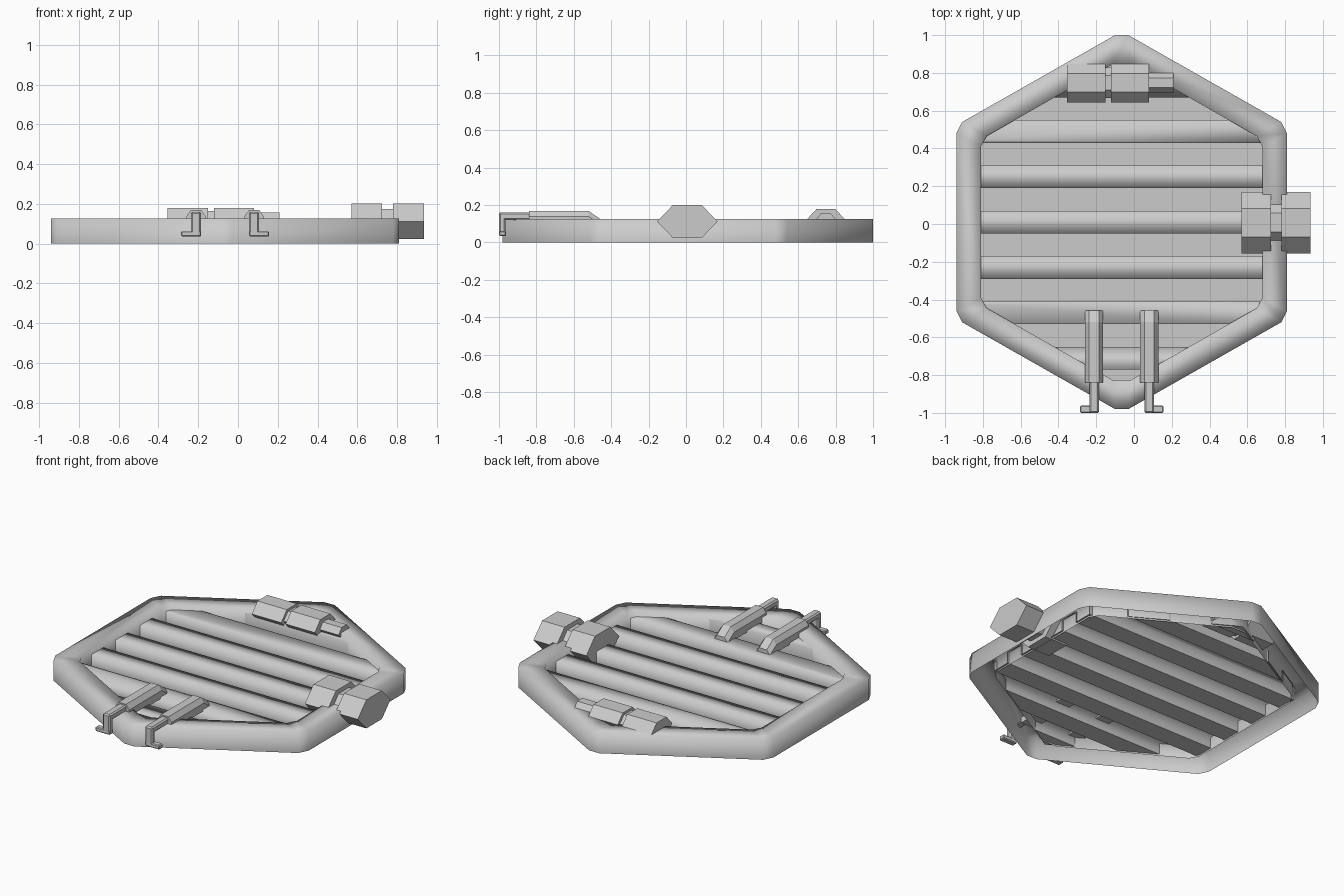
import bpy, bmesh, math
from mathutils import Vector

if "Cube" in bpy.data.objects:
    bpy.data.objects.remove(bpy.data.objects["Cube"])

CX, CY = -0.065, 0.01


def make(name, bm, smooth=False, fix=True):
    if fix:
        bmesh.ops.recalc_face_normals(bm, faces=bm.faces)
    for f in bm.faces:
        f.smooth = smooth
    me = bpy.data.meshes.new(name)
    bm.to_mesh(me)
    bm.free()
    ob = bpy.data.objects.new(name, me)
    bpy.context.collection.objects.link(ob)
    return ob


def ring(corner):
    """Full outline from one quadrant of points, counter-clockwise from the right."""
    q = list(reversed(corner))
    pts = q + [(-x, y) for x, y in corner]
    pts += [(-x, -y) for x, y in q] + [(x, -y) for x, y in corner]
    return [(x + CX, y + CY) for x, y in pts]


def loft(name, sections, caps=True, smooth=False):
    """Skin a list of closed sections that have equal point counts."""
    bm = bmesh.new()
    rows = [[bm.verts.new(p) for p in s] for s in sections]
    n = len(rows[0])
    for a, b in zip(rows, rows[1:]):
        for i in range(n):
            j = (i + 1) % n
            bm.faces.new((a[i], a[j], b[j], b[i]))
    if caps:
        bm.faces.new(rows[0][::-1])
        bm.faces.new(rows[-1])
    return make(name, bm, smooth, fix=caps)


# hexagonal rim, hollow underneath
outer = ring([(0.035, 0.99), (0.845, 0.53), (0.875, 0.47)])
inner = ring([(0.05, 0.835), (0.715, 0.455), (0.745, 0.40)])
loft("rim", [[(x, y, z) for x, y in o] for o, z in
             ((outer, 0), (outer, 0.125), (inner, 0.125), (inner, 0.02))],
     caps=False, smooth=True)

# ribbed panel: raised bars and recessed strips, trimmed to the hexagon
ZT, ZF, HALF = 0.10, 0.03, 0.06


def strip(name, profiles, smooth):
    bm = bmesh.new()
    for prof in profiles:
        rows = [[bm.verts.new((x, y, z)) for x in (-1, 1)] for y, z in prof]
        for a, b in zip(rows, rows[1:]):
            bm.faces.new((a[0], a[1], b[1], b[0]))
    for k in range(6):
        a = math.radians(60 * k)
        n = Vector((math.cos(a), math.sin(a), 0))
        bmesh.ops.bisect_plane(bm, geom=bm.verts[:] + bm.edges[:] + bm.faces[:],
                               plane_co=Vector((CX, CY, 0)) + n * 0.755,
                               plane_no=n, clear_outer=True)
    make(name, bm, smooth, fix=False)


centres = [0.01 + 0.24 * i for i in range(-3, 4)]
strip("raised_bars", [[(c - HALF, ZF), (c - HALF, ZT), (c + HALF, ZT), (c + HALF, ZF)]
                      for c in centres], True)
strip("recessed_strips", [[(c - 0.18, ZF), (c - HALF, ZF)]
                          for c in centres + [0.97]], False)


# six-sided fittings lying along x
def hex_section(x, y, z, ry, rz, flat=0.47):
    return [(x, y + u * ry, z + v * rz) for u, v in
            ((1, 0), (flat, 1), (-flat, 1), (-1, 0), (-flat, -1), (flat, -1))]


def fitting(name, y, z, steps):
    for i, (x0, x1, ry, rz) in enumerate(steps):
        loft(f"{name}_{i + 1}", [hex_section(x, y, z, ry, rz) for x in (x0, x1)])


fitting("side_knob", 0.007, 0.112, [(0.57, 0.725, 0.162, 0.089),
                                    (0.725, 0.78, 0.107, 0.062),
                                    (0.78, 0.935, 0.162, 0.089)])
fitting("back_latch", 0.748, 0.12, [(-0.355, -0.152, 0.105, 0.06),
                                    (-0.152, -0.122, 0.08, 0.045),
                                    (-0.122, 0.08, 0.105, 0.06),
                                    (0.08, 0.21, 0.055, 0.036)])


# pair of front hooks
def box(name, x, y, z, bevel=0.008):
    bm = bmesh.new()
    bmesh.ops.create_cube(bm, size=1)
    for v in bm.verts:
        for k, r in enumerate((x, y, z)):
            v.co[k] = r[0] if v.co[k] < 0 else r[1]
    bmesh.ops.bevel(bm, geom=bm.edges[:], offset=bevel, segments=1, affect='EDGES')
    make(name, bm)


def arm_section(x, y, top):
    return [(x + u, y, z) for u, z in
            ((-0.048, 0.09), (0.048, 0.09), (0.048, top - 0.03), (0.026, top),
             (-0.026, top), (-0.048, top - 0.03))]


for side, label in ((-1, "left"), (1, "right")):
    x = CX + side * 0.146
    loft(f"{label}_hook_arm", [arm_section(x, -0.84, 0.168), arm_section(x, -0.52, 0.168),
                               arm_section(x, -0.458, 0.125)])
    w = (x - 0.025, x + 0.025)
    box(f"{label}_hook_rod", w, (-1.0, -0.82), (0.12, 0.16))
    box(f"{label}_hook_drop", w, (-1.0, -0.965), (0.035, 0.158))
    foot = sorted((x - side * 0.025, x + side * 0.075))
    box(f"{label}_hook_foot", foot, (-1.0, -0.962), (0.035, 0.062), 0.005)
